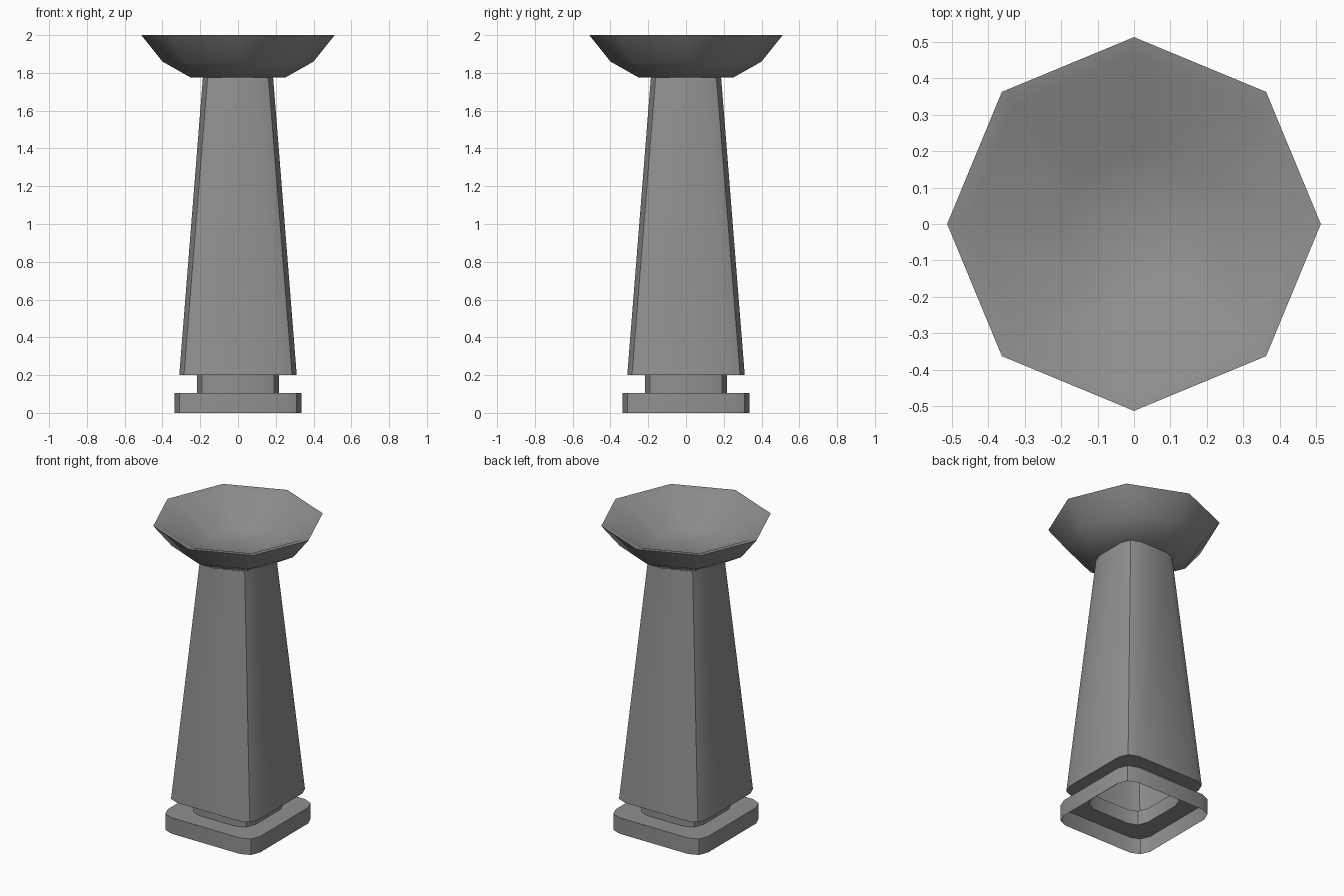
import bpy, bmesh, math

if "Cube" in bpy.data.objects:
    bpy.data.objects.remove(bpy.data.objects["Cube"])

# Dark grey stone
stone = bpy.data.materials.new("dark_stone")
stone.diffuse_color = (0.28, 0.28, 0.28, 1)
stone.use_nodes = True
stone.node_tree.nodes["Principled BSDF"].inputs["Base Color"].default_value = stone.diffuse_color


def rounded_square(h, z):
    """Square ring of half width h whose corners are two-segment rounds."""
    r = 0.085
    c = h - r
    pts = []
    for q, (sx, sy) in enumerate([(1, 1), (-1, 1), (-1, -1), (1, -1)]):
        for k in range(3):
            a = q * math.pi / 2 + k * math.pi / 4
            pts.append((sx * c + r * math.cos(a), sy * c + r * math.sin(a), z))
    return pts


def octagon(r, z):
    return [(r * math.cos(k * math.pi / 4), r * math.sin(k * math.pi / 4), z)
            for k in range(8)]


def loft(name, section, profile, smooth, capped=False):
    """Stack sections along a (size, height) profile and bridge them."""
    bm = bmesh.new()
    rings = [[bm.verts.new(p) for p in section(s, z)] for s, z in profile]
    n = len(rings[0])
    for a, b in zip(rings, rings[1:]):
        for i in range(n):
            j = (i + 1) % n
            bm.faces.new((a[i], a[j], b[j], b[i]))
    if capped:
        bm.faces.new(rings[0][::-1])
        bm.faces.new(rings[-1])
    me = bpy.data.meshes.new(name)
    bm.to_mesh(me)
    bm.free()
    me.materials.append(stone)
    ob = bpy.data.objects.new(name, me)
    bpy.context.collection.objects.link(ob)
    bpy.ops.object.select_all(action='DESELECT')
    ob.select_set(True)
    bpy.context.view_layer.objects.active = ob
    bpy.ops.object.shade_smooth_by_angle(angle=math.radians(smooth))
    return ob


# Pedestal: plinth, recessed neck and tapering column, open underneath
loft("pedestal", rounded_square,
     [(0.335, 0), (0.335, 0.105), (0.216, 0.105), (0.216, 0.2),
      (0.311, 0.2), (0.186, 1.775)], 30)

# Bowl: outer shell, slightly sloping lip, shallow hollow inside
loft("bowl", octagon,
     [(0.25, 1.775), (0.40, 1.86), (0.512, 2.0),
      (0.46, 1.99), (0.20, 1.85)], 45, capped=True)
